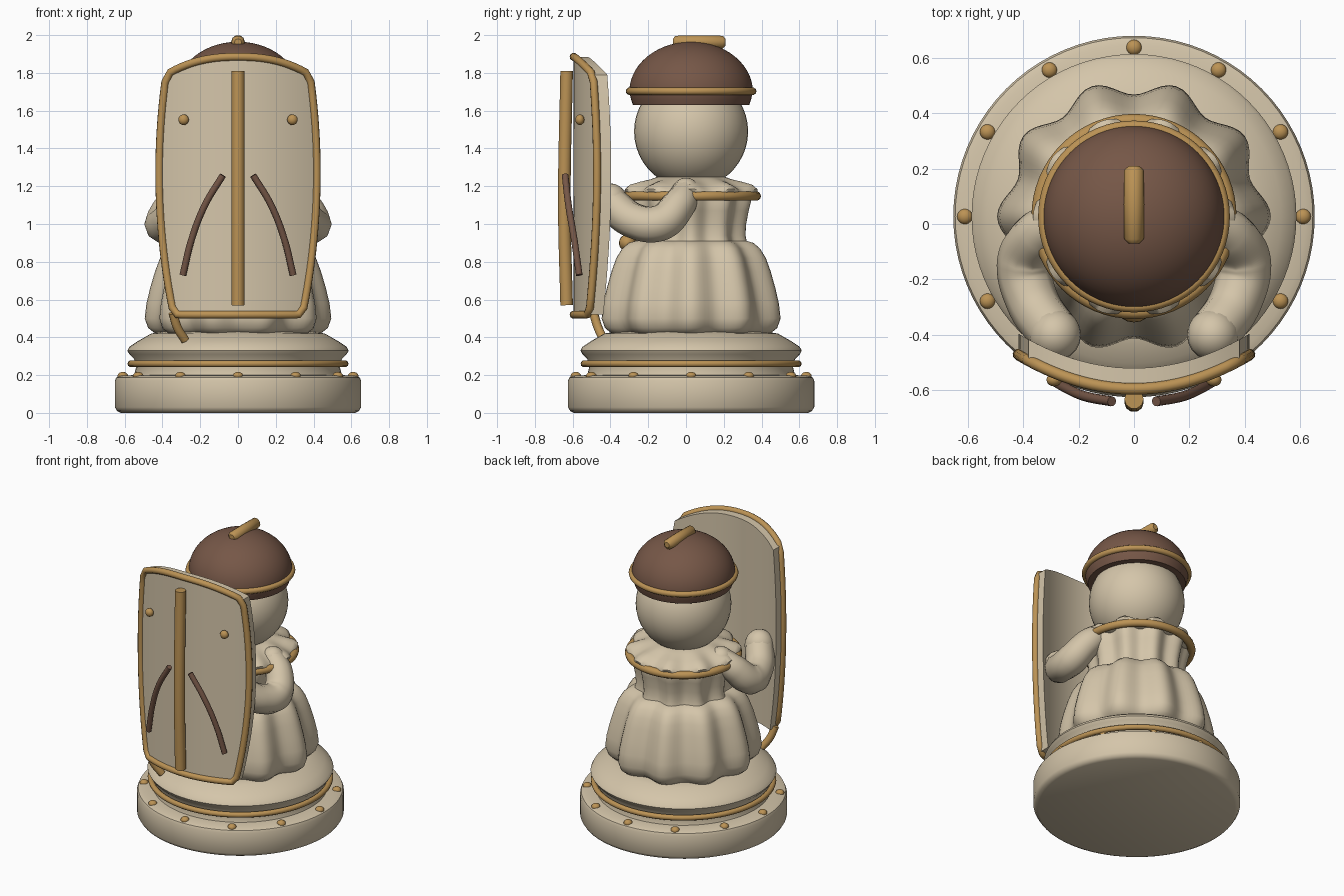
import bpy, bmesh, math
from mathutils import Vector

cube = bpy.data.objects.get("Cube")
if cube:
    bpy.data.objects.remove(cube, do_unlink=True)

CY = 0.027  # the round parts share this y centre


def material(name, rgb):
    m = bpy.data.materials.new(name)
    m.use_nodes = True
    m.diffuse_color = (*rgb, 1)
    m.node_tree.nodes["Principled BSDF"].inputs["Base Color"].default_value = (*rgb, 1)
    return m


CREAM = material("cream", (0.66, 0.56, 0.40))
GOLD = material("gold", (0.50, 0.29, 0.09))
BROWN = material("brown", (0.18, 0.095, 0.063))


def activate(ob):
    bpy.ops.object.select_all(action="DESELECT")
    ob.select_set(True)
    bpy.context.view_layer.objects.active = ob


def finish(name, bm, mat, angle=40):
    bmesh.ops.recalc_face_normals(bm, faces=bm.faces)
    me = bpy.data.meshes.new(name)
    bm.to_mesh(me)
    bm.free()
    me.materials.append(mat)
    ob = bpy.data.objects.new(name, me)
    bpy.context.collection.objects.link(ob)
    activate(ob)
    bpy.ops.object.shade_smooth_by_angle(angle=math.radians(angle))
    return ob


def lathe(name, profile, mat, flute=None, segs=80, angle=40):
    """Turn (radius, z) points; flute(a, r, z) may reshape each ring."""
    bm = bmesh.new()
    rings = []
    for r, z in profile:
        ring = []
        for i in range(segs):
            a = math.tau * i / segs
            rr, zz = flute(a, r, z) if flute else (r, z)
            ring.append(bm.verts.new((rr * math.cos(a), CY + rr * math.sin(a), zz)))
        rings.append(ring)
    for lo, hi in zip(rings, rings[1:]):
        for i in range(segs):
            j = (i + 1) % segs
            bm.faces.new((lo[i], lo[j], hi[j], hi[i]))
    bm.faces.new(rings[0])
    bm.faces.new(rings[-1])
    return finish(name, bm, mat, angle)


def ball(name, loc, size, mat, segs=16):
    bm = bmesh.new()
    bmesh.ops.create_uvsphere(bm, u_segments=segs, v_segments=segs // 2 + 2, radius=1)
    bmesh.ops.scale(bm, vec=size, verts=bm.verts)
    bmesh.ops.translate(bm, vec=loc, verts=bm.verts)
    return finish(name, bm, mat)


def tube(name, pts, radius, mat, cyclic=False, smooth=True, radii=None):
    cu = bpy.data.curves.new(name, "CURVE")
    cu.dimensions = "3D"
    cu.bevel_depth = radius
    cu.bevel_resolution = 3
    cu.use_fill_caps = True
    sp = cu.splines.new("BEZIER" if smooth else "POLY")
    items = sp.bezier_points if smooth else sp.points
    items.add(len(pts) - 1)
    for k, (p, co) in enumerate(zip(items, pts)):
        if smooth:
            p.co = co
            p.handle_left_type = p.handle_right_type = "AUTO"
        else:
            p.co = (*co, 1)
        p.radius = radii[k] if radii else 1
    sp.use_cyclic_u = cyclic
    ob = bpy.data.objects.new(name, cu)
    bpy.context.collection.objects.link(ob)
    activate(ob)
    bpy.ops.object.convert(target="MESH")
    ob = bpy.context.object
    ob.data.materials.clear()
    ob.data.materials.append(mat)
    bpy.ops.object.shade_smooth_by_angle(angle=math.radians(50))
    return ob


def ring(name, r, z, thick, mat):
    pts = [(r * math.cos(math.tau * i / 64), CY + r * math.sin(math.tau * i / 64), z)
           for i in range(64)]
    return tube(name, pts, thick, mat, cyclic=True, smooth=False)


# Round base with plinth, gold band and studs
lathe("base", [(.62, 0), (.64, .01), (.652, .03), (.652, .17), (.645, .187), (.62, .197),
               (.55, .2), (.54, .24), (.55, .285), (.575, .31), (.586, .33), (.575, .35),
               (.53, .38), (.46, .42), (.40, .43)], CREAM)
ring("base_band", .567, .26, .018, GOLD)
for i in range(12):
    a = math.tau * i / 12
    ball(f"base_stud_{i + 1}", (.61 * math.cos(a), CY + .61 * math.sin(a), .195),
         (.028, .028, .022), GOLD)


# Pleated robe, ten folds that fade toward the torso
def pleat(a, r, z):
    depth = .058 if z < .89 else .06
    return r * (1 + depth * math.cos(10 * a)), z


lathe("robe", [(.38, .41), (.42, .425), (.45, .45), (.467, .50), (.458, .58), (.44, .66),
               (.415, .75), (.39, .82), (.36, .87), (.325, .90), (.29, .91), (.283, .94),
               (.287, 1.0), (.30, 1.07), (.315, 1.13), (.31, 1.15)], CREAM, pleat, 120, 60)


# Ruffled collar with gold edging
def ruffle(a, r, z):
    k = max(0, (r - .2) / .15)
    return r * (1 + .025 * k * math.cos(10 * a)), z + .016 * k * math.cos(10 * a)


lathe("collar", [(.30, 1.14), (.352, 1.155), (.355, 1.17), (.33, 1.195), (.28, 1.215),
                 (.22, 1.235), (.18, 1.25)], CREAM, ruffle, 120, 60)
ring("collar_trim", .344, 1.148, .026, GOLD)
ball("belt_buckle", (0, -.31, .90), (.06, .045, .045), GOLD)

# Head and helmet
ball("head", (0, CY, 1.49), (.302, .302, .302), CREAM, 40)
dome = [(.327 * math.cos(t), 1.70 + .265 * math.sin(t))
        for t in (math.pi / 2 * i / 14 for i in range(14))]
lathe("helmet", [(.27, 1.63), (.308, 1.63), (.318, 1.66)] + dome + [(.004, 1.965)], BROWN)
ring("helmet_rim", .326, 1.703, .02, GOLD)
tube("helmet_crest", [(0, -.07, 1.963), (0, -.055, 1.963), (0, .07, 1.963),
                      (0, .195, 1.963), (0, .21, 1.963)], .037, GOLD,
     smooth=False, radii=[.5, .95, 1, .95, .5])

# Arms reaching forward to hold the shield
for side, s in (("left", 1), ("right", -1)):
    path = [(.27 * s, .0, 1.17), (.345 * s, -.04, 1.10), (.395 * s, -.14, 1.005),
            (.37 * s, -.27, 1.015), (.285 * s, -.40, 1.11)]
    tube(f"{side}_arm", path, .1, CREAM, radii=[.75, .9, 1, .95, .92])
    ball(f"{side}_shoulder", path[0], (.075, .075, .075), CREAM)
    ball(f"{side}_hand", path[-1], (.094, .094, .105), CREAM, 20)


# Tall curved shield
def face_y(x):
    return -.595 + .12 * (x / .41) ** 2


def shield_point(u, t):
    half = .34 + .26 * t - .22 * t * t
    if t > .5:
        half -= .0 + .0 * t
    x = u * half
    top = 1.79 + .095 * (1 - abs(u) ** 2.4)
    return Vector((x, face_y(x), .52 + t * (top - .52)))


N, M = 24, 20
bm = bmesh.new()
for depth in (0, .075):
    grid = [[bm.verts.new(shield_point(2 * i / N - 1, j / M) + Vector((0, depth, 0)))
             for i in range(N + 1)] for j in range(M + 1)]
    for j in range(M):
        for i in range(N):
            bm.faces.new((grid[j][i], grid[j][i + 1], grid[j + 1][i + 1], grid[j + 1][i]))
open_edges = [e for e in bm.edges if e.is_boundary]
bmesh.ops.bridge_loops(bm, edges=open_edges)
finish("shield", bm, CREAM)

# Gold rim following the shield outline, corners trimmed round
C = .94
rim = [shield_point(2 * i / N * C - C, 0) for i in range(N + 1)]
rim += [shield_point(1, .03 + .94 * j / M) for j in range(M + 1)]
rim += [shield_point(C - 2 * i / N * C, 1) for i in range(N + 1)]
rim += [shield_point(-1, .97 - .94 * j / M) for j in range(M + 1)]
tube("shield_rim", rim, .021, GOLD, cyclic=True, smooth=False)

# Shield decoration: central rib, bosses and curved bars
tube("shield_rib", [(0, -.632, .57), (0, -.644, 1.1), (0, -.632, 1.81)], .035, GOLD)
for side, s in (("left", 1), ("right", -1)):
    ball(f"{side}_boss", (.288 * s, -.562, 1.552), (.028, .024, .028), GOLD)
    tube(f"{side}_bar", [(.08 * s, -.64, 1.258), (.175 * s, -.622, 1.10),
                         (.245 * s, -.592, .92), (.292 * s, -.565, .73)], .018, BROWN)

# Loose strap end below the shield
tube("strap", [(-.345, -.49, .53), (-.32, -.465, .45), (-.28, -.435, .385)], .024, GOLD)
